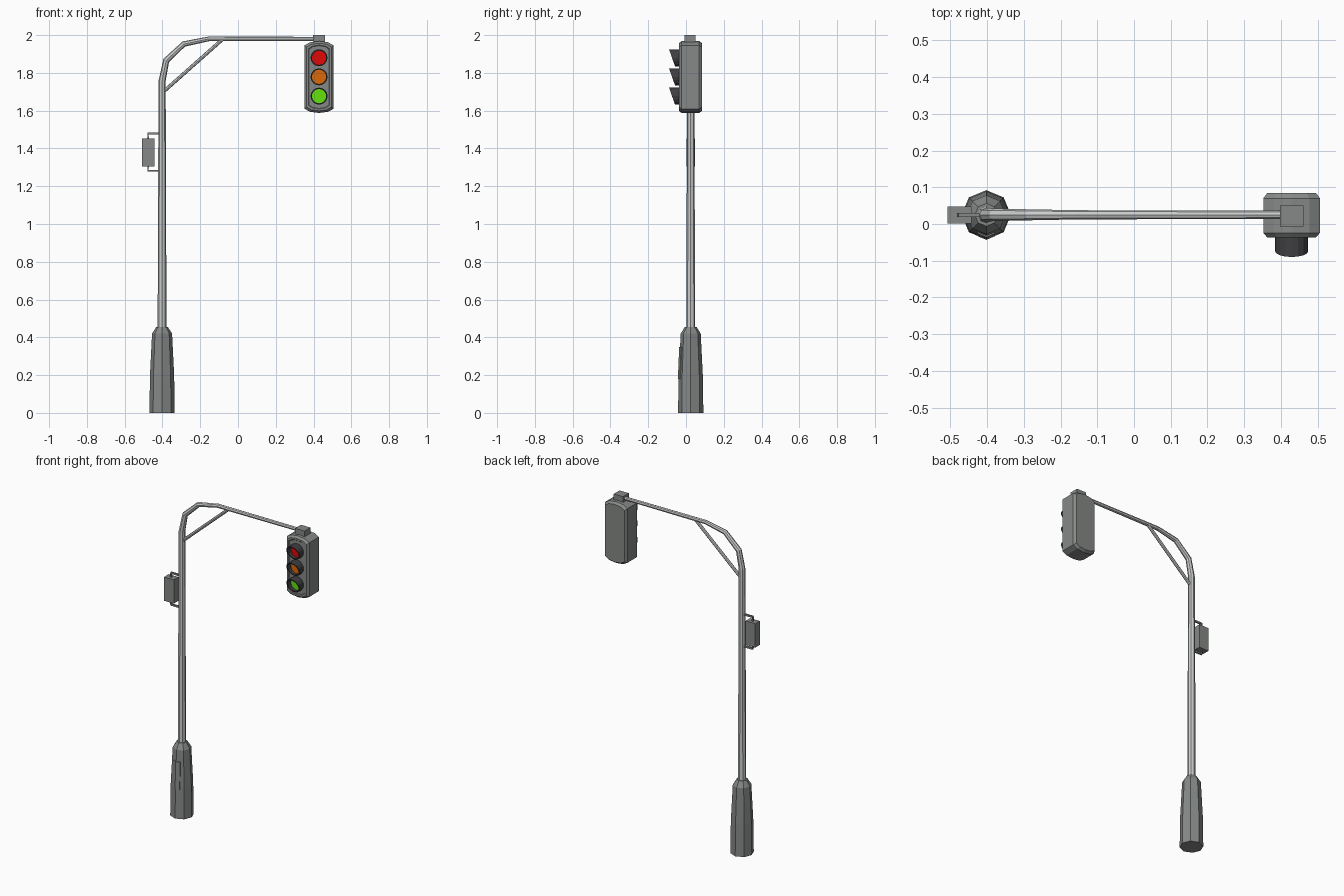
import bpy, bmesh, math
from mathutils import Vector

if "Cube" in bpy.data.objects:
    bpy.data.objects.remove(bpy.data.objects["Cube"])

PX, PY = -0.402, 0.025      # pole axis
SX, SZ = 0.429, 1.778       # signal head centre


def material(name, rgb):
    m = bpy.data.materials.new(name)
    m.diffuse_color = (*rgb, 1)
    m.use_nodes = True
    m.node_tree.nodes["Principled BSDF"].inputs["Base Color"].default_value = m.diffuse_color
    return m


DARK = material("grey_metal", (0.235, 0.25, 0.24))
STEEL = material("light_steel", (0.60, 0.61, 0.61))
BLACK = material("visor_black", (0.05, 0.05, 0.056))
RED = material("red_lens", (0.75, 0.002, 0.002))
AMBER = material("amber_lens", (0.72, 0.14, 0.002))
GREEN = material("green_lens", (0.125, 0.75, 0.003))


def loft(name, rings, mat, caps=True, loop=False):
    """Skin a list of equal-length point rings."""
    bm = bmesh.new()
    vs = [[bm.verts.new(p) for p in r] for r in rings]
    pairs = list(zip(vs, vs[1:])) + ([(vs[-1], vs[0])] if loop else [])
    n = len(vs[0])
    for a, b in pairs:
        for i in range(n):
            j = (i + 1) % n
            bm.faces.new((a[i], a[j], b[j], b[i]))
    if caps and not loop:
        bm.faces.new(vs[0])
        bm.faces.new(vs[-1])
    bmesh.ops.recalc_face_normals(bm, faces=bm.faces)
    me = bpy.data.meshes.new(name)
    bm.to_mesh(me)
    bm.free()
    me.materials.append(mat)
    ob = bpy.data.objects.new(name, me)
    bpy.context.collection.objects.link(ob)
    return ob


def box(name, x0, x1, y0, y1, z0, z1, mat):
    return loft(name, [[(x0, y0, z), (x1, y0, z), (x1, y1, z), (x0, y1, z)]
                       for z in (z0, z1)], mat)


def tube(name, path, mat, sides=8, turn=0.0):
    """Sweep a polygon along (x, z, radius) points in the plane y = PY."""
    rings = []
    for i, (x, z, r) in enumerate(path):
        a, b = path[max(i - 1, 0)], path[min(i + 1, len(path) - 1)]
        t = Vector((b[0] - a[0], 0, b[1] - a[1])).normalized()
        side = Vector((t.z, 0, -t.x))
        ring = []
        for k in range(sides):
            w = 2 * math.pi * k / sides + turn
            p = Vector((x, PY, z)) + side * r * math.cos(w)
            ring.append(p + Vector((0, r * math.sin(w), 0)))
        rings.append(ring)
    return loft(name, rings, mat)


# Base pedestal and the access door folded over its front edge
tube("base", [(PX, 0, .067), (PX, .2, .064), (PX, .42, .053), (PX, .455, .031)], DARK)
loft("base_door", [[(PX - .024, y + .01, z), (PX, y, z), (PX + .024, y + .01, z),
                    (PX + .024, 0, z), (PX - .024, 0, z)]
                   for y, z in ((-.043, .18), (-.036, .35))], DARK)

# Pole bending into the arm, with diagonal brace
tube("pole_and_arm", [(PX, .44, .0235), (PX, 1.757, .019), (-.38, 1.866, .017),
                      (-.287, 1.953, .015), (-.155, 1.98, .0125), (.42, 1.98, .011)], STEEL)
tube("arm_brace", [(-.395, 1.70, .0095), (-.085, 1.975, .0095)], STEEL)

# Control box with two bent brackets
box("control_box", -.508, -.442, .002, .047, 1.305, 1.453, DARK)
for name, z_box, z_arm in (("upper", 1.445, 1.479), ("lower", 1.313, 1.282)):
    tube(name + "_bracket", [(-.476, z_box, .0075), (-.476, z_arm, .0075),
                             (PX, z_arm, .0075)], DARK, 4, math.pi / 4)

# Signal housing: arched outline, chamfered edges, recessed front panel
HW, HH = .077, .190
quarter = [(HW, .168), (.048, .184)]
outline = (quarter + [(0, HH)] + [(-x, z) for x, z in reversed(quarter)])
outline += [(-x, -z) for x, z in outline]


def slice_at(y, inset):
    kx, kz = 1 - inset / HW, 1 - inset / HH
    return [(SX + x * kx, y, SZ + z * kz) for x, z in outline]


loft("signal_housing", [slice_at(y, d) for y, d in
                        ((-.034, .024), (-.037, .021), (-.037, .011), (-.024, 0),
                         (.070, 0), (.085, .011))], DARK)
box("hanger_block", .397, .461, -.007, .05, 1.955, 2.0, DARK)

# Three lamps: lens disc and slanted visor
N = 16


def circle(r, z, y_of):
    pts = []
    for k in range(N):
        w = 2 * math.pi * k / N
        dz = r * math.sin(w)
        pts.append((SX + r * math.cos(w), y_of(dz), z + dz))
    return pts


for name, z, mat in (("red", 1.88, RED), ("amber", 1.779, AMBER), ("green", 1.677, GREEN)):
    back = lambda dz: -.03
    front = lambda dz: -.074 - .35 * dz
    loft(name + "_visor", [circle(.045, z, back), circle(.045, z, front),
                           circle(.038, z, front), circle(.038, z, back)], BLACK, loop=True)
    loft(name + "_lens", [circle(.039, z, back), circle(.039, z, lambda dz: -.04)], mat)
